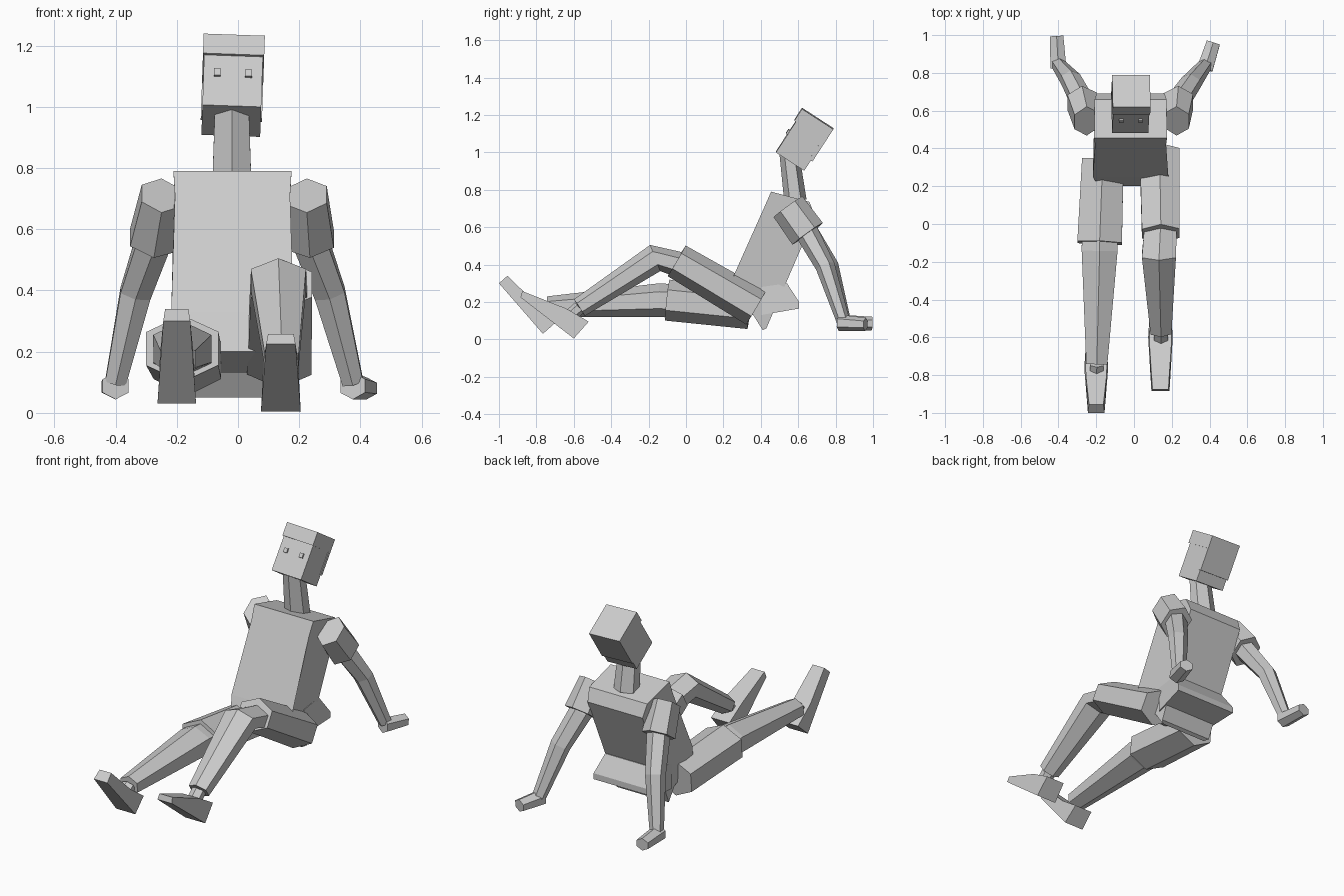
import bpy, bmesh, math
from mathutils import Vector, Matrix

cube = bpy.data.objects.get("Cube")
if cube:
    bpy.data.objects.remove(cube, do_unlink=True)

GREY = (0.6, 0.6, 0.6, 1)
mat = bpy.data.materials.new("plain_grey")
mat.use_nodes = True
mat.diffuse_color = GREY
mat.node_tree.nodes["Principled BSDF"].inputs["Base Color"].default_value = GREY


def finish(name, bm):
    """Turn a bmesh into a flat-shaded grey object."""
    bmesh.ops.recalc_face_normals(bm, faces=bm.faces)
    mesh = bpy.data.meshes.new(name)
    bm.to_mesh(mesh)
    bm.free()
    mesh.materials.append(mat)
    obj = bpy.data.objects.new(name, mesh)
    bpy.context.collection.objects.link(obj)
    return obj


def tube(name, rings, sides=6):
    """Loft polygons along a path; each ring is (centre, half width, half height)."""
    bm = bmesh.new()
    pts = [Vector(r[0]) for r in rings]
    loops = []
    for i, (_, rw, rh) in enumerate(rings):
        t = (pts[min(i + 1, len(pts) - 1)] - pts[max(i - 1, 0)]).normalized()
        side = Vector((1, 0, 0))
        side = (side - t * side.dot(t)).normalized()
        up = side.cross(t)
        k = rw / math.cos(math.pi / sides)
        loop = []
        for s in range(sides):
            a = math.pi / 2 + s * math.tau / sides
            loop.append(bm.verts.new(pts[i] + side * k * math.cos(a) + up * rh * math.sin(a)))
        loops.append(loop)
    for a, b in zip(loops, loops[1:]):
        for s in range(sides):
            n = (s + 1) % sides
            bm.faces.new((a[s], a[n], b[n], b[s]))
    bm.faces.new(loops[0])
    bm.faces.new(loops[-1])
    return finish(name, bm)


def slab(name, cx, profile):
    """Side profile of (y, z, half width) points, widened around x = cx."""
    bm = bmesh.new()
    left = [bm.verts.new((cx + w, y, z)) for y, z, w in profile]
    right = [bm.verts.new((cx - w, y, z)) for y, z, w in profile]
    bm.faces.new(left)
    bm.faces.new(right)
    for i in range(len(profile)):
        n = (i + 1) % len(profile)
        bm.faces.new((left[i], left[n], right[n], right[i]))
    return finish(name, bm)


HEAD = (Matrix.Translation((-0.018, 0.63, 1.067)) @ Matrix.Rotation(math.radians(2), 4, 'Y')
        @ Matrix.Rotation(math.radians(-33), 4, 'X'))


def head_box(name, centre, size):
    bm = bmesh.new()
    bmesh.ops.create_cube(bm, size=1)
    bm.transform(HEAD @ Matrix.Translation(centre) @ Matrix.Diagonal((*size, 1)))
    return finish(name, bm)


# Head, hair cap, hair at the back, eyes
head_box("head", (0, 0, -0.035), (0.192, 0.18, 0.2))
head_box("hair_cap", (0, 0, 0.098), (0.2, 0.2, 0.076))
head_box("back_hair", (0, 0.09, 0.0), (0.2, 0.02, 0.14))
for label, x in (("right", -0.051), ("left", 0.051)):
    head_box(label + "_eye", (x, -0.092, -0.01), (0.022, 0.016, 0.026))

# Neck
tube("neck", [((-0.02, 0.585, 0.74), 0.064, 0.06), ((-0.02, 0.55, 1.01), 0.055, 0.052)])

# Torso leaning back, with a wedge-shaped seat behind
slab("torso", -0.018, [
    (0.455, 0.79, 0.193), (0.42, 0.71, 0.188), (0.25, 0.33, 0.2), (0.2, 0.2, 0.17),
    (0.36, 0.13, 0.16), (0.41, 0.05, 0.15), (0.43, 0.06, 0.17),
    (0.69, 0.66, 0.18), (0.66, 0.735, 0.19)])
slab("seat_wedge", -0.018, [
    (0.4, 0.13, 0.17), (0.4, 0.28, 0.17), (0.54, 0.3, 0.17), (0.605, 0.2, 0.2), (0.605, 0.165, 0.2)])

# Arms: shoulder sleeve, bent arm, hand resting on the ground
ARMS = {
    "right": [(-0.25, 0.545, 0.71), (-0.275, 0.65, 0.565), (-0.335, 0.765, 0.39),
              (-0.4, 0.845, 0.1), (-0.41, 0.995, 0.085)],
    "left": [(0.225, 0.545, 0.71), (0.235, 0.65, 0.565), (0.3, 0.745, 0.39),
             (0.375, 0.84, 0.1), (0.42, 0.96, 0.08)],
}
for label, (top, cuff, elbow, wrist, tip) in ARMS.items():
    tube(label + "_sleeve", [(top, 0.065, 0.095), (cuff, 0.078, 0.1)])
    tube(label + "_arm", [(top, 0.055, 0.06), (cuff, 0.056, 0.062),
                          (elbow, 0.05, 0.052), (wrist, 0.034, 0.036)])
    heel = Vector(wrist) + Vector((0, -0.02, -0.012))
    tube(label + "_hand", [(heel, 0.042, 0.044), (tip, 0.036, 0.036)])

# Legs: wide thigh, shin from inside the thigh to the ankle, thin ankle joint
LEGS = {
    "right": ([((-0.165, 0.34, 0.165), 0.11, 0.11), ((-0.182, -0.1, 0.21), 0.118, 0.11)],
              [((-0.18, 0.0, 0.2), 0.095, 0.09), ((-0.182, -0.14, 0.21), 0.095, 0.09),
               ((-0.197, -0.74, 0.175), 0.056, 0.055)],
              (-0.198, -0.79, 0.145)),
    "left": ([((0.135, 0.375, 0.17), 0.105, 0.105), ((0.142, -0.05, 0.42), 0.1, 0.095)],
             [((0.142, 0.0, 0.39), 0.085, 0.07), ((0.132, -0.165, 0.435), 0.09, 0.075),
              ((0.143, -0.57, 0.17), 0.055, 0.053)],
             (0.143, -0.62, 0.125)),
}
for label, (thigh, shin, joint) in LEGS.items():
    tube(label + "_thigh", thigh)
    tube(label + "_shin", shin)
    tube(label + "_ankle", [(shin[-1][0], 0.036, 0.036), (joint, 0.036, 0.036)])

# Feet: heel on the ground, toes raised
slab("left_foot", 0.14, [
    (-0.6, 0.005, 0.065), (-0.885, 0.225, 0.048), (-0.875, 0.258, 0.042),
    (-0.64, 0.165, 0.058), (-0.52, 0.095, 0.06)])
slab("right_foot", -0.2, [
    (-0.765, 0.03, 0.063), (-1.0, 0.3, 0.044), (-0.955, 0.34, 0.038),
    (-0.8, 0.19, 0.055), (-0.68, 0.105, 0.058)])
